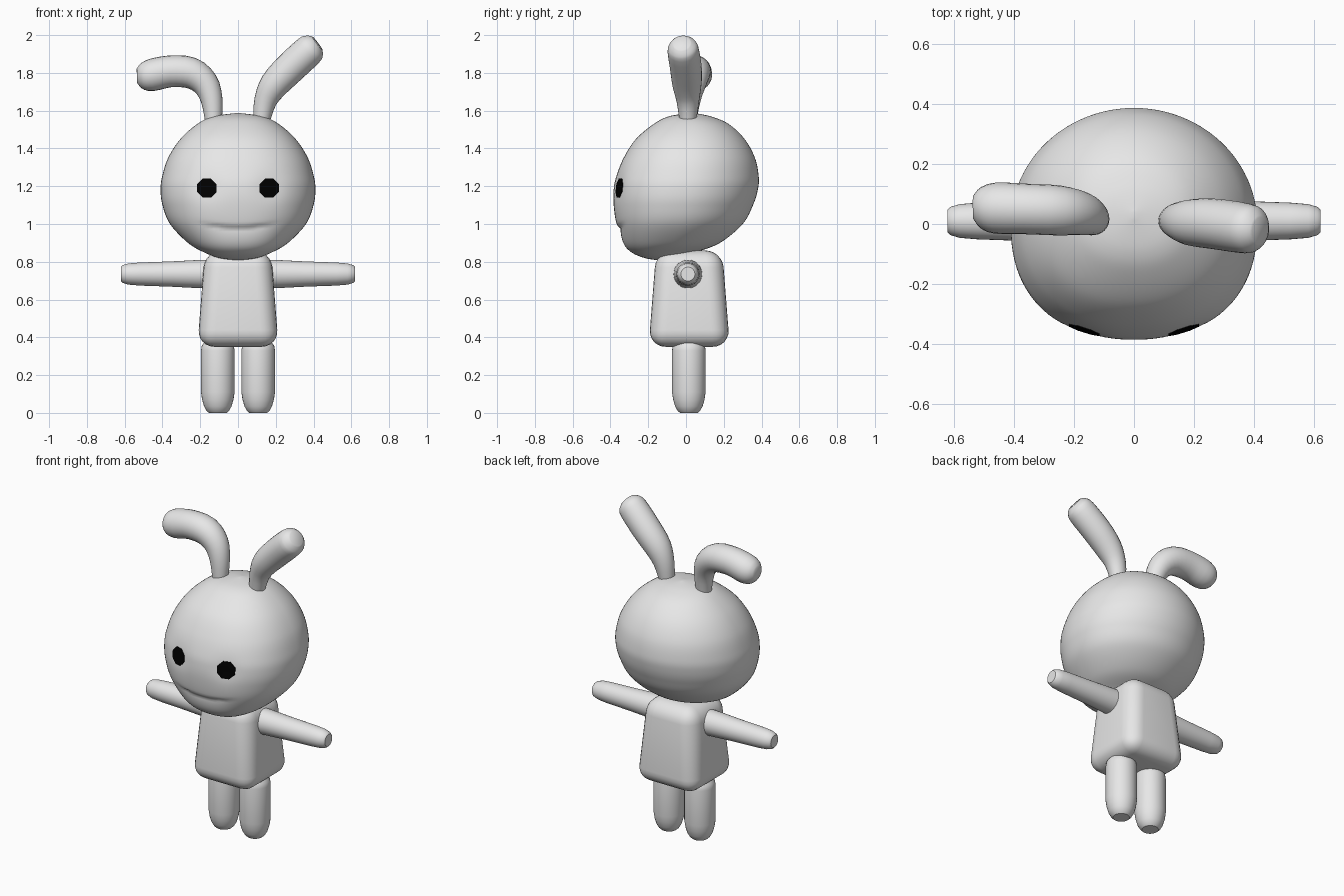
import bpy
import bmesh
from math import sin, cos, pi, exp, radians
from mathutils import Vector
from mathutils.bvhtree import BVHTree

default = bpy.data.objects.get("Cube")
if default:
    bpy.data.objects.remove(default, do_unlink=True)


def make_material(name, color):
    mat = bpy.data.materials.new(name)
    mat.use_nodes = True
    mat.diffuse_color = color
    mat.node_tree.nodes["Principled BSDF"].inputs["Base Color"].default_value = color
    return mat


SKIN = make_material("pale grey", (.8, .8, .8, 1))
BLACK = make_material("eye black", (0, 0, 0, 1))


def finish(name, bm, material, angle=40):
    """Turn a bmesh into a shaded, coloured object."""
    bmesh.ops.recalc_face_normals(bm, faces=bm.faces)
    mesh = bpy.data.meshes.new(name)
    bm.to_mesh(mesh)
    bm.free()
    mesh.materials.append(material)
    obj = bpy.data.objects.new(name, mesh)
    bpy.context.collection.objects.link(obj)
    bpy.ops.object.select_all(action='DESELECT')
    obj.select_set(True)
    bpy.context.view_layer.objects.active = obj
    bpy.ops.object.shade_smooth_by_angle(angle=radians(angle))
    return obj


def spline(rows, steps):
    """Smooth interpolation through rows of numbers."""
    rows = [Vector(r) for r in rows]
    result = []
    last = len(rows) - 1
    for i in range(last):
        a, b, c, d = (rows[min(max(i + k, 0), last)] for k in (-1, 0, 1, 2))
        for s in range(steps):
            t = s / steps
            slope_b, slope_c = (c - a) / 2, (d - b) / 2
            result.append(b + slope_b * t + (3 * (c - b) - 2 * slope_b - slope_c) * t**2
                          + (2 * (b - c) + slope_b + slope_c) * t**3)
    return result + [rows[-1]]


def skin_rings(rings):
    """Bridge rings of points into a closed, capped surface."""
    bm = bmesh.new()
    loops = [[bm.verts.new(p) for p in ring] for ring in rings]
    n = len(loops[0])
    for low, high in zip(loops, loops[1:]):
        for j in range(n):
            k = (j + 1) % n
            bm.faces.new((low[j], low[k], high[k], high[j]))
    bm.faces.new(loops[0])
    bm.faces.new(loops[-1])
    return bm


def tube(name, rows, steps=1, sides=32):
    """Round limb through rows of x, y, z, radius."""
    points = spline(rows, steps)
    rings = []
    for i, p in enumerate(points):
        ahead, behind = points[min(i + 1, len(points) - 1)], points[max(i - 1, 0)]
        tangent = (ahead - behind).to_3d().normalized()
        u = tangent.cross(Vector((0, 1, 0))).normalized()
        v = tangent.cross(u)
        rings.append([p.to_3d() + (u * cos(a) + v * sin(a)) * p.w
                      for a in (2 * pi * j / sides for j in range(sides))])
    return finish(name, skin_rings(rings), SKIN)


# Head: stacked sections of height, front, back, half width
head_rows = [
    (.808, -.15, -.14, .005), (.82, -.22, -.04, .1), (.85, -.29, .05, .18),
    (.9, -.335, .18, .265), (1, -.368, .3, .36), (1.1, -.383, .355, .4),
    (1.18, -.383, .38, .41), (1.25, -.37, .385, .402), (1.35, -.33, .365, .37),
    (1.45, -.265, .31, .305), (1.53, -.17, .225, .215), (1.57, -.09, .13, .13),
    (1.588, .02, .04, .005)]
EYE_X, EYE_Z, EYE_R = .165, 1.19, .055


def face_dent(x, z):
    """Depth of the smile crease and the shallow eye sockets."""
    below = .98 + .6 * x * x - z
    falloff = exp(-below / .05) if below > 0 else exp(below / .006)
    smile = .017 * falloff * exp(-(x / .17)**4)
    socket = .01 * exp(-((abs(x) - EYE_X)**2 + (z - EYE_Z)**2) / .07**2)
    return smile + socket


head_rings = []
for z, front, back, width in spline(head_rows, 8):
    middle, depth = (front + back) / 2, (back - front) / 2
    ring = []
    for j in range(96):
        c, s = cos(2 * pi * j / 96), sin(2 * pi * j / 96)
        power = 2 / 2.3 if s < 0 else 1
        x = width * abs(c)**power * (1 if c > 0 else -1)
        y = middle + depth * abs(s)**power * (1 if s > 0 else -1)
        if s < 0:
            y += face_dent(x, z) * min(1, -2 * s)
        ring.append((x, y, z))
    head_rings.append(ring)
head_mesh = skin_rings(head_rings)
surface = BVHTree.FromBMesh(head_mesh)
finish("head", head_mesh, SKIN, 60)

# Eyes: thin octagonal plates laid on the face
for side, label in ((1, "left"), (-1, "right")):
    bm = bmesh.new()

    def on_face(x, z):
        hit = surface.ray_cast(Vector((x, -1, z)), Vector((0, 1, 0)))[0]
        return bm.verts.new(hit - Vector((0, .004, 0)))

    centre = on_face(side * EYE_X, EYE_Z)
    loops = []
    for r in (EYE_R / 3, EYE_R * 2 / 3, EYE_R):
        loops.append([on_face(side * EYE_X + r * cos(a), EYE_Z + r * sin(a))
                      for a in (pi * (j + .5) / 4 for j in range(8))])
    for j in range(8):
        k = (j + 1) % 8
        bm.faces.new((centre, loops[0][j], loops[0][k]))
        for inner, outer in zip(loops, loops[1:]):
            bm.faces.new((inner[j], outer[j], outer[k], inner[k]))
    bmesh.ops.recalc_face_normals(bm, faces=bm.faces)
    rim = bmesh.ops.extrude_face_region(bm, geom=bm.faces[:])["geom"]
    for v in rim:
        if isinstance(v, bmesh.types.BMVert):
            v.co.y += .006
    finish(label + "_eye", bm, BLACK)

# Body: tapered box with wide rounded edges
bm = bmesh.new()
bmesh.ops.create_cube(bm, size=2)
for v in bm.verts:
    top = v.co.z > 0
    half = .175 if top else .215
    v.co = (v.co.x * half, v.co.y * half + .017, .86 if top else .35)
bmesh.ops.bevel(bm, geom=bm.edges[:], offset=.09, segments=6, profile=.5, affect='EDGES')
finish("body", bm, SKIN, 50)

# Arms and legs, mirrored
for side, label in ((1, "left"), (-1, "right")):
    tube(label + "_arm", [(side * x, .01, .735, r) for x, r in (
        (.08, .077), (.2, .075), (.35, .067), (.52, .061), (.58, .056), (.61, .047), (.62, .037))])
    tube(label + "_leg", [(side * .107, .015, z, r) for z, r in (
        (0, .047), (.012, .06), (.035, .073), (.07, .083), (.11, .089),
        (.33, .089), (.355, .085), (.375, .07))])

# Ears: one raised, one folded outward
tube("left_ear", [
    (.125, .01, 1.55, .045), (.145, .01, 1.65, .06), (.19, .005, 1.735, .077),
    (.27, 0, 1.82, .084), (.375, -.015, 1.918, .083), (.405, -.02, 1.945, .068),
    (.42, -.022, 1.957, .045)], 3, 24)
tube("right_ear", [
    (-.13, .01, 1.55, .045), (-.14, .02, 1.66, .058), (-.175, .035, 1.745, .072),
    (-.25, .045, 1.8, .083), (-.36, .05, 1.808, .084), (-.46, .053, 1.788, .085),
    (-.51, .055, 1.785, .068), (-.535, .055, 1.784, .038)], 3, 24)
